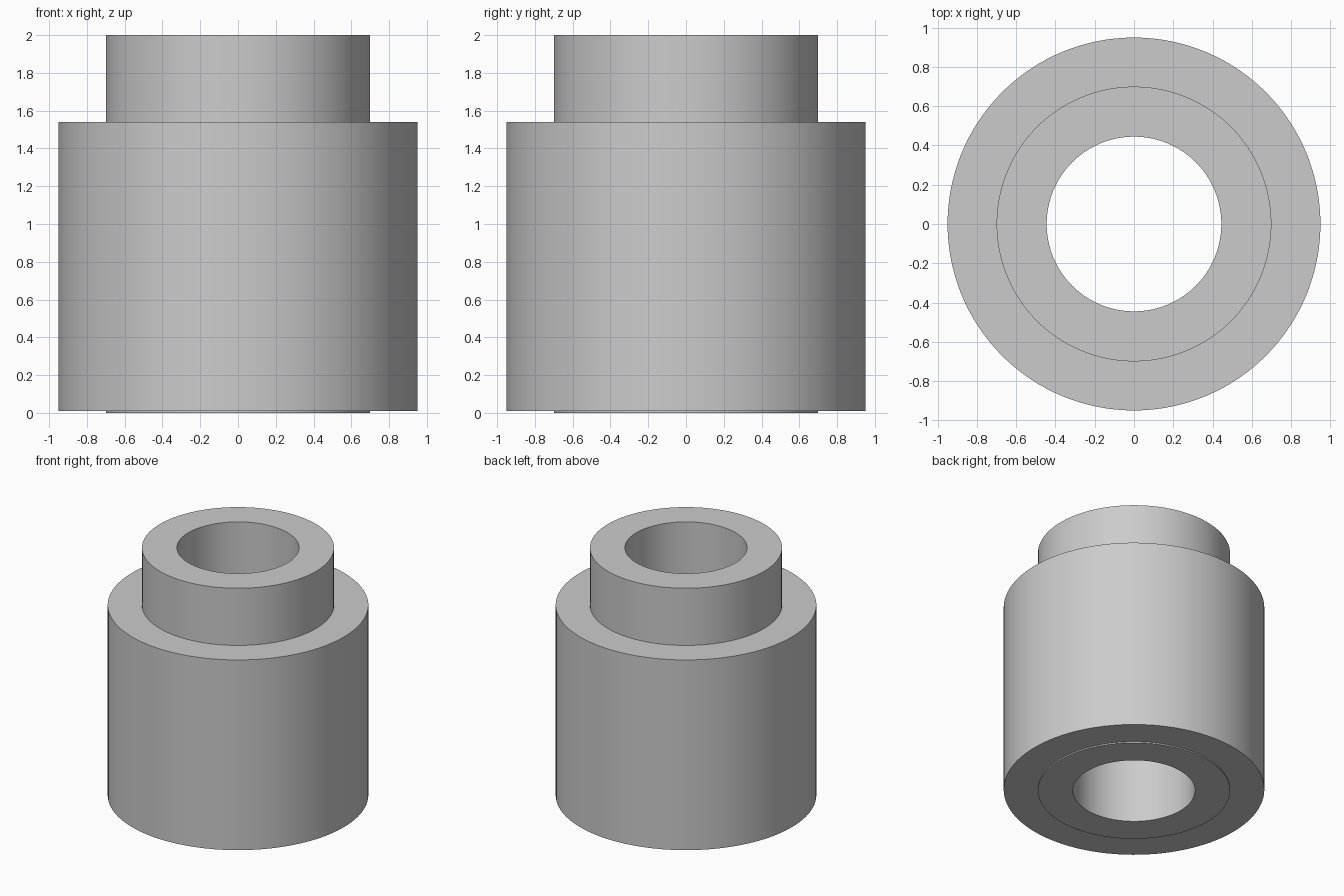
import bpy, bmesh, math

cube = bpy.data.objects.get("Cube")
if cube:
    bpy.data.objects.remove(cube, do_unlink=True)

SEGMENTS = 128

grey = bpy.data.materials.new("plain_grey")
grey.use_nodes = True
colour = (0.6, 0.6, 0.6, 1)
grey.diffuse_color = colour
grey.node_tree.nodes["Principled BSDF"].inputs["Base Color"].default_value = colour


def tube(name, inner, outer, bottom, top):
    """Spin a closed rectangular section around the z axis."""
    bm = bmesh.new()
    section = [(inner, bottom), (outer, bottom), (outer, top), (inner, top)]
    verts = [bm.verts.new((r, 0, z)) for r, z in section]
    edges = [bm.edges.new((verts[i], verts[(i + 1) % 4])) for i in range(4)]
    bmesh.ops.spin(bm, geom=verts + edges, cent=(0, 0, 0), axis=(0, 0, 1),
                   angle=math.tau, steps=SEGMENTS, use_merge=True)
    bmesh.ops.remove_doubles(bm, verts=bm.verts, dist=0.0001)
    bmesh.ops.recalc_face_normals(bm, faces=bm.faces)
    mesh = bpy.data.meshes.new(name)
    bm.to_mesh(mesh)
    bm.free()
    mesh.materials.append(grey)
    obj = bpy.data.objects.new(name, mesh)
    bpy.context.collection.objects.link(obj)
    bpy.ops.object.select_all(action="DESELECT")
    obj.select_set(True)
    bpy.context.view_layer.objects.active = obj
    bpy.ops.object.shade_smooth_by_angle(angle=math.radians(30))
    return obj


# Long inner sleeve with an open bore, standing slightly proud underneath
tube("inner_sleeve", 0.445, 0.70, 0.0, 2.0)

# Wide collar fitted around the sleeve
tube("outer_collar", 0.70, 0.95, 0.01, 1.54)
